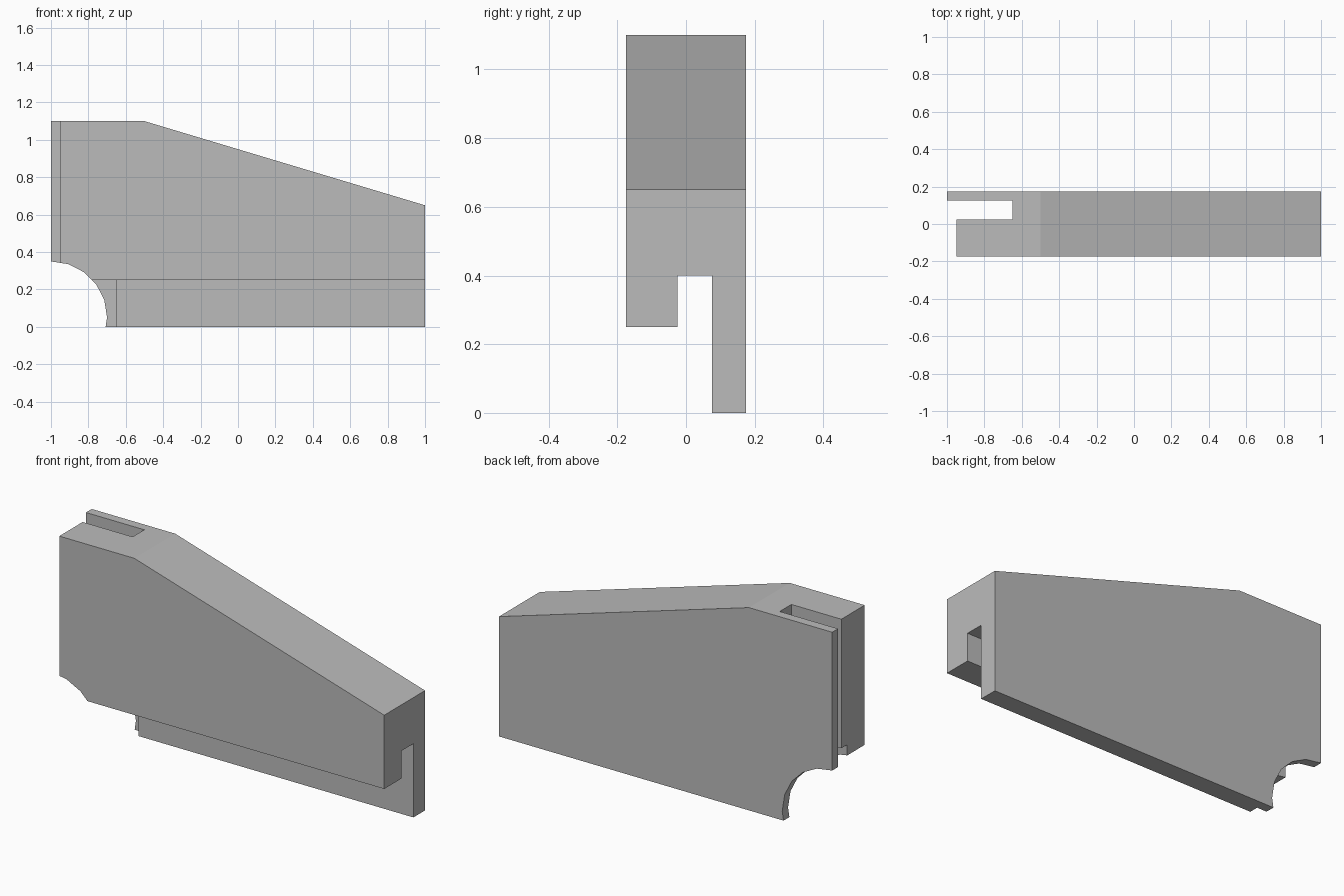
import bpy
import bmesh
from math import cos, sin, pi

cube = bpy.data.objects.get("Cube")
if cube:
    bpy.data.objects.remove(cube, do_unlink=True)

grey = bpy.data.materials.new("plain grey")
grey.use_nodes = True
colour = (0.5, 0.5, 0.5, 1)
grey.diffuse_color = colour
grey.node_tree.nodes["Principled BSDF"].inputs["Base Color"].default_value = colour


def prism(name, outline, y0, y1):
    """Extrude an x-z outline from y0 to y1."""
    bm = bmesh.new()
    face = bm.faces.new([bm.verts.new((x, y0, z)) for x, z in outline])
    new = bmesh.ops.extrude_face_region(bm, geom=[face])["geom"]
    verts = [v for v in new if isinstance(v, bmesh.types.BMVert)]
    bmesh.ops.translate(bm, verts=verts, vec=(0, y1 - y0, 0))
    bmesh.ops.recalc_face_normals(bm, faces=bm.faces[:])
    mesh = bpy.data.meshes.new(name)
    bm.to_mesh(mesh)
    bm.free()
    mesh.materials.append(grey)
    obj = bpy.data.objects.new(name, mesh)
    bpy.context.collection.objects.link(obj)
    return obj


def box(name, x0, x1, y0, y1, z0, z1):
    return prism(name, [(x0, z0), (x1, z0), (x1, z1), (x0, z1)], y0, y1)


# Tapered panel
body = prism("tapered_panel", [(-1, 0), (1, 0), (1, 0.65), (-0.5, 1.1), (-1, 1.1)], -0.175, 0.175)

# Round corner notch, end slot, underside channel, and the shortened front half
circle = [(-1 + 0.3 * cos(i * pi / 10), 0.05 + 0.3 * sin(i * pi / 10)) for i in range(20)]
cutters = [
    prism("corner_notch", circle, -0.5, 0.5),
    box("corner_notch_base", -1.5, -0.75, -0.5, 0.5, -0.5, 0.06),
    box("end_slot", -1.5, -0.65, 0.025, 0.125, -0.5, 1.5),
    box("underside_channel", -1.5, 1.5, -0.025, 0.075, -0.5, 0.4),
    box("front_step", -1.5, 1.5, -0.5, 0.0, -0.5, 0.25),
    box("front_end_trim", -1.5, -0.95, -0.5, 0.075, -0.5, 1.5),
]

bpy.context.view_layer.objects.active = body
for cutter in cutters:
    mod = body.modifiers.new(cutter.name, "BOOLEAN")
    mod.operation = "DIFFERENCE"
    mod.solver = "EXACT"
    mod.object = cutter
    bpy.ops.object.modifier_apply(modifier=mod.name)
    bpy.data.objects.remove(cutter, do_unlink=True)
